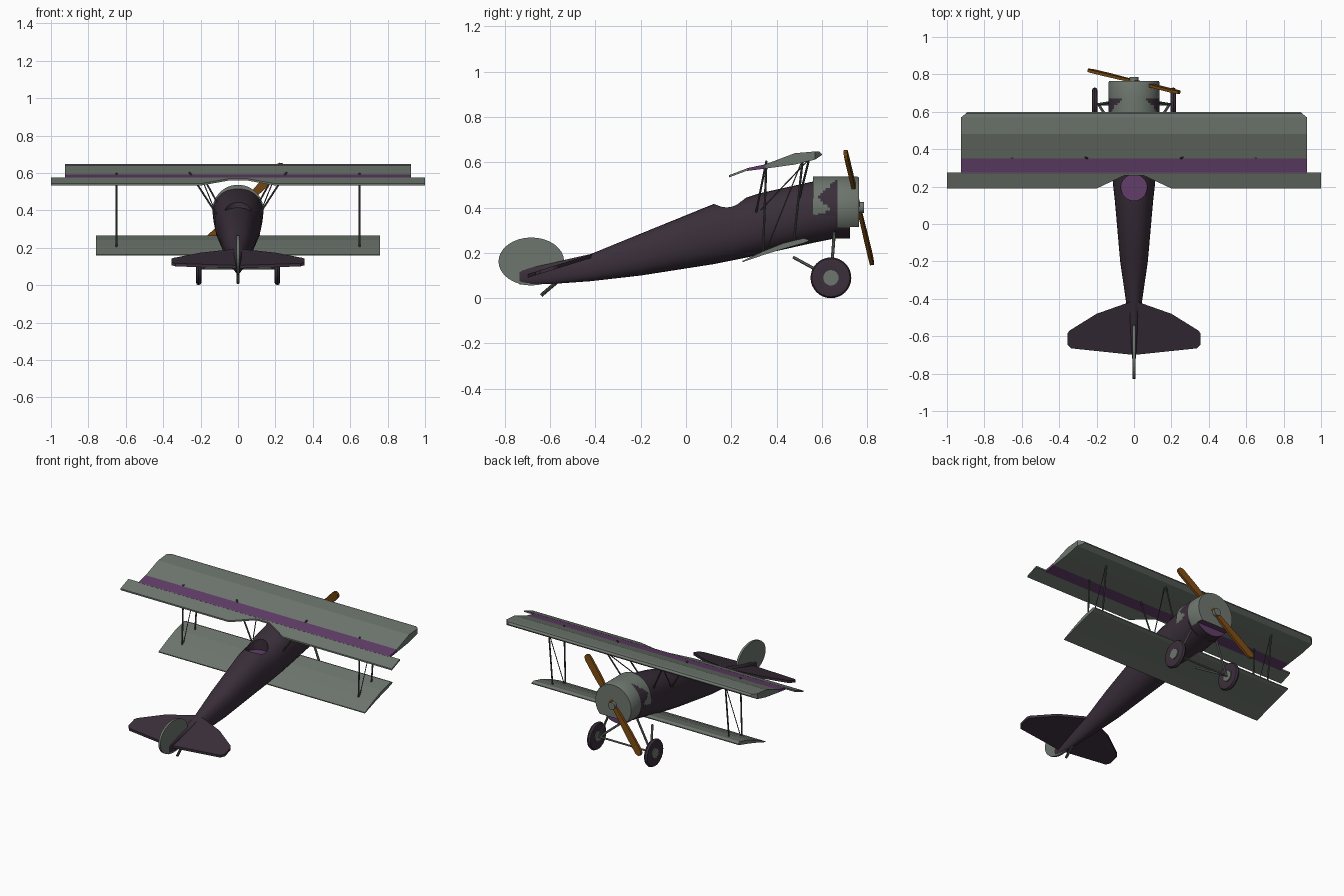
import bpy, bmesh, math
from mathutils import Vector

if "Cube" in bpy.data.objects:
    bpy.data.objects.remove(bpy.data.objects["Cube"])


def material(name, r, g, b):
    m = bpy.data.materials.new(name)
    m.diffuse_color = (r, g, b, 1)
    m.use_nodes = True
    m.node_tree.nodes["Principled BSDF"].inputs["Base Color"].default_value = m.diffuse_color
    return m


GREY = material("grey green", 0.155, 0.18, 0.155)
DARK = material("dark plum", 0.042, 0.028, 0.042)
PURPLE = material("purple", 0.12, 0.048, 0.14)
BROWN = material("wood brown", 0.19, 0.065, 0.006)
STRUT = material("strut grey", 0.06, 0.066, 0.06)


def make(name, bm, mats, rule=None, smooth=False):
    """Turn a bmesh into an object, colouring faces by a rule on their centres."""
    bmesh.ops.recalc_face_normals(bm, faces=bm.faces)
    if rule:
        for f in bm.faces:
            f.material_index = rule(f.calc_center_median())
    me = bpy.data.meshes.new(name)
    bm.to_mesh(me)
    bm.free()
    for m in mats:
        me.materials.append(m)
    ob = bpy.data.objects.new(name, me)
    bpy.context.collection.objects.link(ob)
    if smooth:
        activate(ob)
        bpy.ops.object.shade_smooth_by_angle(angle=math.radians(35))
    return ob


def activate(ob):
    bpy.ops.object.select_all(action='DESELECT')
    ob.select_set(True)
    bpy.context.view_layer.objects.active = ob


def loft(name, rings, mats, rule=None, smooth=True):
    """Skin a list of equal closed rings and cap both ends."""
    bm = bmesh.new()
    vs = [[bm.verts.new(p) for p in r] for r in rings]
    n = len(vs[0])
    for a, b in zip(vs, vs[1:]):
        for i in range(n):
            j = (i + 1) % n
            bm.faces.new((a[i], a[j], b[j], b[i]))
    bm.faces.new(vs[0])
    bm.faces.new(vs[-1])
    return make(name, bm, mats, rule, smooth)


def oval(y, zb, zt, w, n=32, e=2.0):
    """Super-ellipse ring across the fuselage axis."""
    pts = []
    for i in range(n):
        t = math.tau * i / n
        c, s = math.cos(t), math.sin(t)
        pts.append((w * math.copysign(abs(c) ** (2 / e), c), y,
                    (zb + zt) / 2 + (zt - zb) / 2 * math.copysign(abs(s) ** (2 / e), s)))
    return pts


def plate(name, outline, thick, place, mat):
    """Flat outline with thickness, placed by a function of (u, v, w)."""
    return loft(name, [[place(u, v, w) for u, v in outline]
                       for w in (-thick / 2, thick / 2)], [mat], smooth=False)


def rod(name, a, b, r, mat, n=8):
    a, b = Vector(a), Vector(b)
    q = (b - a).to_track_quat('Z', 'Y')
    rings = [[p + q @ Vector((r * math.cos(math.tau * i / n), r * math.sin(math.tau * i / n), 0))
              for i in range(n)] for p in (a, b)]
    return loft(name, rings, [mat])


def wing(name, section, mats, rule=None):
    """Wing from (y, top, bottom, half span) rows, all quads."""
    bm = bmesh.new()
    rows = [[bm.verts.new(p) for p in ((-h, y, t), (h, y, t), (h, y, b), (-h, y, b))]
            for y, t, b, h in section]
    for a, b in zip(rows, rows[1:]):
        for i in range(4):
            bm.faces.new((a[i], a[(i + 1) % 4], b[(i + 1) % 4], b[i]))
    bm.faces.new(rows[0])
    bm.faces.new(rows[-1])
    return make(name, bm, mats, rule)


def cut(ob, cutter):
    mod = ob.modifiers.new("cut", 'BOOLEAN')
    mod.operation = 'DIFFERENCE'
    mod.solver = 'EXACT'
    mod.object = cutter
    activate(ob)
    bpy.ops.object.modifier_apply(modifier=mod.name)
    bpy.data.objects.remove(cutter)
    bpy.ops.object.shade_smooth_by_angle(angle=math.radians(35))


# fuselage with open cockpit
stations = [(-.735, .06, .13, .008), (-.6, .062, .155, .02), (-.42, .075, .195, .042),
            (-.2, .10, .285, .074), (.12, .15, .415, .102), (.22, .17, .428, .113),
            (.32, .19, .462, .123), (.56, .244, .515, .134), (.66, .264, .525, .134)]
fuselage = loft("fuselage", [oval(*s, e=2.3) for s in stations], [DARK, PURPLE])
hole = [(.07 * math.cos(math.tau * i / 24), .195 + .07 * math.sin(math.tau * i / 24))
        for i in range(24)]
cutter = loft("cockpit_cutter", [[(x, y, z) for x, y in hole] for z in (.37, .6)],
              [DARK, PURPLE], lambda c: int(c.z < .38), smooth=False)
cut(fuselage, cutter)


# engine cowling with dark cheeks and an opening at the lower front
def cowl_colour(c):
    if c.y > .67:
        return 0 if c.z > .315 else 1
    cheek = c.y > .58 + 1.1 * abs(c.z - .445)
    return 0 if c.z > .36 + .4 * (c.y - .56) and not cheek else 1


ys = [.56 + .11 * i / 10 for i in range(11)] + [.755, .765]
cowl = loft("cowling", [oval(y, .40 - r, .40 + r, r, 64) for y in ys
                        for r in [.132 if y > .76 else .137]], [GREY, DARK, PURPLE], cowl_colour)
box = [(-.2, .725), (.2, .725), (.2, .9), (-.2, .9)]
cutter = loft("cowl_cutter", [[(x, y, z) for x, y in box] for z in (.2, .315)],
              [GREY, DARK, PURPLE], lambda c: 2, smooth=False)
cut(cowl, cutter)
rod("propeller_hub", (0, .74, .40), (0, .785, .40), .025, GREY, 16)

# propeller, slightly tilted
along = Vector((.243, -.06, .25)).normalized()
across = Vector((.25, 0, -.243)).normalized()
normal = along.cross(across)
half = [(.0, .014), (.1, .018), (.2, .024), (.325, .024), (.342, .018), (.35, .008)]
blade = half + [(u, -v) for u, v in reversed(half)]
for s, label in ((1, "upper"), (-1, "lower")):
    plate(label + "_blade", blade, .016, lambda u, v, w: Vector((0, .763, .40))
          + along * u * s + across * v + normal * w, BROWN)

# upper wing with purple band, then the wider trailing flap with centre notch
wing("upper_wing", [(.27, .574, .562, .925), (.35, .591, .572, .925), (.48, .640, .590, .925),
                    (.57, .648, .612, .925), (.59, .647, .625, .90), (.60, .636, .632, .89)],
     [GREY, PURPLE], lambda c: int(c.y < .345))
edge = [(1, .275), (1, .19), (.2, .19), (.05, .26)]
plate("trailing_flap", [(x, y) for x, y in edge[:1] + edge[1:]]
      + [(-x, y) for x, y in reversed(edge)], .01,
      lambda u, v, w: (u, v, .538 + (v - .19) * .38 + w), GREY)

# lower wing
wing("lower_wing", [(.25, .165, .159, .76), (.34, .207, .190, .76), (.43, .243, .218, .76),
                    (.52, .265, .243, .76), (.54, .258, .252, .76)], [GREY])

# tail surfaces
half = [(0, -.41), (.03, -.42), (.2, -.48), (.345, -.57), (.355, -.585),
        (.355, -.645), (.335, -.665), (0, -.70)]
plate("tailplane", half + [(-x, y) for x, y in reversed(half[1:-1])], .016,
      lambda u, v, w: (u, v, .098 + .31 * (v + .70) + w), DARK)
oval_fin = [(-.683 + .145 * math.cos(math.tau * i / 32), .162 + .106 * math.sin(math.tau * i / 32))
            for i in range(32)]
plate("rudder", oval_fin, .014, lambda u, v, w: (w, u, v), GREY)
plate("fin", [(-.62, .10), (-.44, .165), (-.50, .168), (-.62, .168)], .012,
      lambda u, v, w: (w, u, v), GREY)
rod("tail_skid", (0, -.64, .012), (0, -.56, .08), .008, STRUT)

# parts repeated on both sides
for s, side in ((-1, "left"), (1, "right")):
    # wing struts and diagonal
    rod(side + "_rear_wing_strut", (s * .65, .34, .20), (s * .65, .355, .60), .005, STRUT)
    rod(side + "_front_wing_strut", (s * .65, .475, .24), (s * .65, .515, .61), .005, STRUT)
    rod(side + "_wing_wire", (s * .65, .35, .20), (s * .65, .51, .60), .0025, STRUT)
    # struts from fuselage to upper wing
    rod(side + "_rear_centre_strut", (s * .115, .31, .38), (s * .26, .355, .605), .005, STRUT)
    rod(side + "_front_centre_strut", (s * .11, .50, .44), (s * .21, .545, .62), .005, STRUT)
    rod(side + "_centre_wire", (s * .12, .33, .39), (s * .21, .54, .61), .003, STRUT)
    # landing gear
    rod(side + "_front_gear_leg", (s * .10, .655, .29), (s * .19, .64, .09), .007, GREY)
    rod(side + "_rear_gear_leg", (s * .085, .475, .18), (s * .19, .64, .09), .007, GREY)
    x = s * .21
    c = (.64, .09)
    profile = [(-.008, .035), (-.015, .07), (-.012, .084), (0, .09),
               (.012, .084), (.015, .07), (.008, .035)]
    rings = [[(x + dx, c[0] + r * math.cos(math.tau * i / 32), c[1] + r * math.sin(math.tau * i / 32))
              for i in range(32)] for dx, r in profile]
    loft(side + "_wheel", rings, [DARK])
    rod(side + "_wheel_hub", (x - .014, *c), (x + .014, *c), .034, GREY, 24)
rod("axle", (-.21, .64, .09), (.21, .64, .09), .006, GREY)
